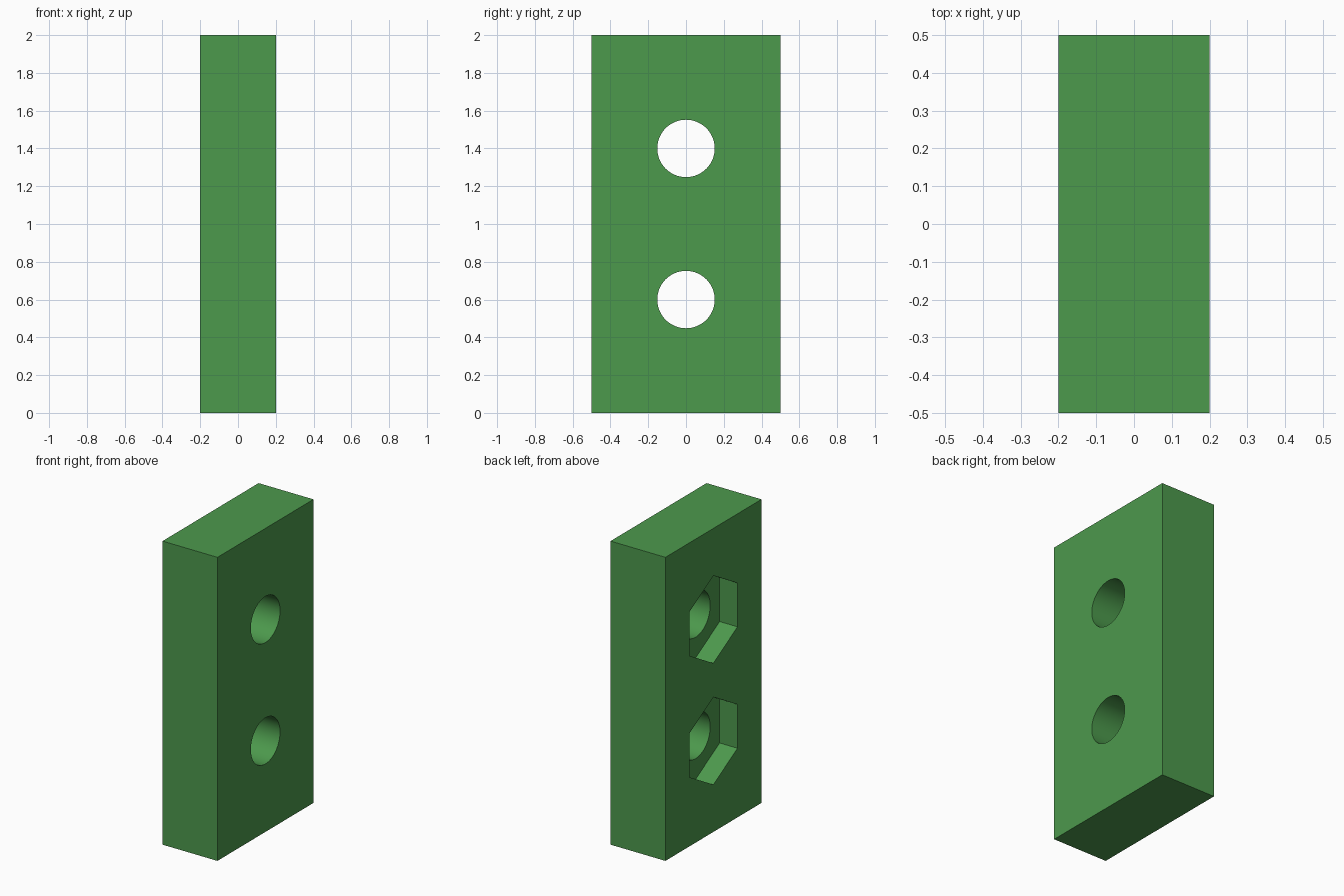
import bpy
import math

if "Cube" in bpy.data.objects:
    bpy.data.objects.remove(bpy.data.objects["Cube"])

HOLE_Z = (0.6, 1.4)
HOLE_R = 0.152
NUT_R = 0.25 / math.cos(math.radians(30))  # 0.5 across flats
NUT_DEPTH = 0.13

green = bpy.data.materials.new("green")
green.diffuse_color = (0.073, 0.319, 0.073, 1)
green.use_nodes = True
green.node_tree.nodes["Principled BSDF"].inputs["Base Color"].default_value = green.diffuse_color

# Solid block
bpy.ops.mesh.primitive_cube_add(size=1, location=(0, 0, 1))
block = bpy.context.object
block.name = "block"
block.scale = (0.4, 1, 2)
bpy.ops.object.transform_apply(location=True, rotation=True, scale=True)
block.data.materials.append(green)


def cut(name, sides, radius, x0, x1, z):
    """Cut a prism along x out of the block."""
    bpy.ops.mesh.primitive_cylinder_add(
        vertices=sides, radius=radius, depth=x1 - x0,
        location=((x0 + x1) / 2, 0, z), rotation=(0, math.pi / 2, 0))
    cutter = bpy.context.object
    cutter.name = name
    # Hexagon corners point up and down
    bpy.ops.object.transform_apply(location=False, rotation=True, scale=True)
    cutter.data.materials.append(green)
    # Turn about the hole axis if a flat is on top
    top = max(v.co.z for v in cutter.data.vertices)
    if sides == 6 and top < radius * 0.99:
        cutter.rotation_euler.x = math.pi / 6
    cutter.hide_render = True
    mod = block.modifiers.new(name, 'BOOLEAN')
    mod.operation = 'DIFFERENCE'
    mod.solver = 'EXACT'
    mod.object = cutter
    bpy.context.view_layer.objects.active = block
    bpy.ops.object.modifier_apply(modifier=name)
    bpy.data.objects.remove(cutter)


# Bolt holes, each with a hexagonal nut pocket on the left face
for z in HOLE_Z:
    cut("bolt_hole", 64, HOLE_R, -0.4, 0.4, z)
    cut("nut_pocket", 6, NUT_R, -0.4, -0.2 + NUT_DEPTH, z)

# Smooth bores, crisp edges
bpy.ops.object.select_all(action='DESELECT')
block.select_set(True)
bpy.context.view_layer.objects.active = block
bpy.ops.object.shade_smooth_by_angle(angle=math.radians(30))
